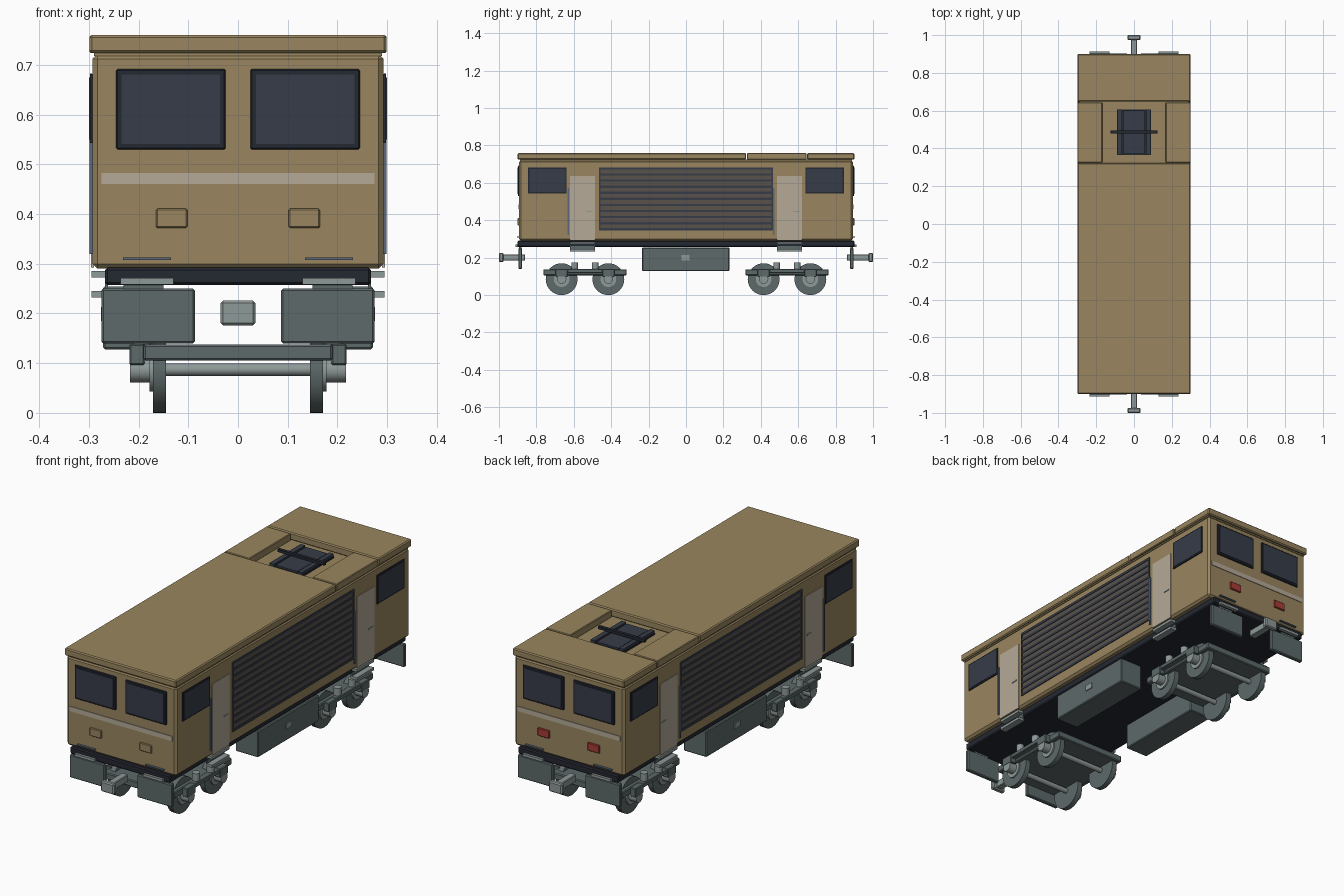
import bpy, bmesh
from mathutils import Matrix, Vector

cube = bpy.data.objects.get("Cube")
if cube:
    bpy.data.objects.remove(cube, do_unlink=True)


def material(name, rgb):
    m = bpy.data.materials.new(name)
    m.use_nodes = True
    m.diffuse_color = (*rgb, 1)
    m.node_tree.nodes["Principled BSDF"].inputs["Base Color"].default_value = (*rgb, 1)
    return m


TAN = material("tan paint", (0.32, 0.24, 0.115))
CREAM = material("pale cream", (0.46, 0.40, 0.31))
GLASS = material("navy glass", (0.037, 0.045, 0.065))
DARK = material("dark frame", (0.017, 0.021, 0.031))
SLAT = material("slat brown", (0.10, 0.085, 0.07))
IRON = material("grey green iron", (0.11, 0.142, 0.142))
STEEL = material("light steel", (0.27, 0.32, 0.31))
RAIL = material("blue grey rail", (0.10, 0.14, 0.20))
RED = material("red lamp", (0.40, 0.045, 0.035))


def finish(name, bm, mat, bevel=0.0):
    mesh = bpy.data.meshes.new(name)
    bm.normal_update()
    bm.to_mesh(mesh)
    bm.free()
    mesh.materials.append(mat)
    ob = bpy.data.objects.new(name, mesh)
    bpy.context.collection.objects.link(ob)
    if bevel:
        mod = ob.modifiers.new("soft edges", "BEVEL")
        mod.width = bevel
        mod.segments = 1
    return ob


def signs(axis, mirror):
    return (1, -1) if axis in mirror else (1,)


def box(name, mat, x, y, z, mirror="", bevel=0.0):
    """Box from axis ranges, repeated across the mirrored axes."""
    bm = bmesh.new()
    lo, hi = Vector((x[0], y[0], z[0])), Vector((x[1], y[1], z[1]))
    mid, size = (lo + hi) / 2, hi - lo
    for sx in signs("x", mirror):
        for sy in signs("y", mirror):
            at = Vector((mid.x * sx, mid.y * sy, mid.z))
            bmesh.ops.create_cube(bm, size=1, matrix=Matrix.Translation(at) @ Matrix.Diagonal((*size, 1)))
    return finish(name, bm, mat, bevel)


def cylinders(name, mat, centres, radius, length, axis="x", sides=32):
    bm = bmesh.new()
    turn = {"x": Matrix.Rotation(1.570796, 4, "Y"), "y": Matrix.Rotation(1.570796, 4, "X"),
            "z": Matrix.Identity(4)}[axis]
    for c in centres:
        bmesh.ops.create_cone(bm, cap_ends=True, segments=sides, radius1=radius, radius2=radius,
                              depth=length, matrix=Matrix.Translation(c) @ turn)
    ob = finish(name, bm, mat)
    bpy.ops.object.select_all(action="DESELECT")
    ob.select_set(True)
    bpy.context.view_layer.objects.active = ob
    bpy.ops.object.shade_smooth_by_angle()
    return ob


# Body shell and sole frame
box("body", TAN, (-.293, .293), (-.892, .892), (.29, .722), bevel=.01)
box("sole_frame", DARK, (-.268, .268), (-.9, .9), (.257, .292), bevel=.005)

# Roof in sections, with an open well near the back
box("roof_main", TAN, (-.299, .299), (-.9, .322), (.724, .76), bevel=.005)
box("roof_back", TAN, (-.299, .299), (.648, .9), (.724, .76), bevel=.005)
box("roof_well_side", TAN, (.168, .299), (.326, .644), (.724, .759), "x", .003)
box("roof_neck", TAN, (-.29, .29), (-.888, .888), (.718, .7245))

# Folded current collector in the well
box("collector_base", DARK, (-.09, .09), (.365, .605), (.722, .732))
box("collector_panel", GLASS, (-.058, .058), (.37, .6), (.732, .74))
box("collector_arm", GLASS, (.064, .088), (.365, .605), (.732, .744), "x")
box("collector_bar", DARK, (-.125, .125), (.48, .495), (.744, .757))

# End faces: windows, stripe, lamps, grab rails and steps
box("end_window_frame", DARK, (.025, .245), (.89, .899), (.53, .692), "xy", .003)
box("end_window_glass", GLASS, (.036, .234), (.897, .902), (.541, .681), "xy")
box("end_stripe", CREAM, (-.275, .275), (.89, .895), (.46, .483), "y")
box("front_lamp", TAN, (.102, .165), (-.9, -.89), (.372, .411), "x", .003)
box("back_lamp", RED, (.102, .165), (.89, .9), (.372, .411), "x", .003)
box("end_grab_rail", RAIL, (.135, .231), (.89, .903), (.308, .313), "xy")
box("end_step", STEEL, (.13, .236), (.895, .912), (.258, .271), "xy")

# Side windows and doors
box("side_window_frame", DARK, (.29, .298), (.638, .845), (.543, .682), "xy")
box("side_window_glass", GLASS, (.297, .2995), (.645, .838), (.55, .675), "xy")
box("door", CREAM, (.29, .296), (.486, .619), (.292, .636), "xy")
for y in (-.515, .59):
    box("door_handle", STEEL, (.294, .299), (y - .016, y + .016), (.444, .45), "x")
for y in (-.63, .468):
    box("door_grab_rail", RAIL, (.292, .299), (y - .004, y + .004), (.32, .572), "x")
box("door_upper_step", STEEL, (.255, .295), (.486, .619), (.272, .285), "xy")
box("door_lower_step", STEEL, (.262, .295), (.486, .619), (.232, .245), "xy")
box("door_step_hanger", IRON, (.262, .268), (.486, .619), (.235, .28), "xy")

# Long louvred grille on each side
box("grille_back", SLAT, (.29, .295), (-.465, .465), (.347, .682), "x")
bars = 11
for i in range(bars):
    z = .352 + i * .325 / (bars - 1)
    box("grille_bar", GLASS, (.294, .298), (-.465, .465), (z - .006, z + .006), "x")
box("grille_post", GLASS, (.294, .298), (.457, .465), (.347, .682), "xy")

# Guard plates and couplers at both ends
box("guard_plate", IRON, (.087, .275), (.876, .896), (.14, .25), "xy", .004)
box("guard_bracket", IRON, (.15, .23), (.879, .893), (.245, .26), "xy")
box("coupler_head", STEEL, (-.035, .035), (.975, 1), (.176, .226), "y", .005)
box("coupler_shaft", STEEL, (-.017, .017), (.86, .978), (.184, .218), "y", .003)

# Underfloor tanks
box("tank", IRON, (.15, .272), (-.235, .232), (.128, .254), "x", .004)
box("tank_badge", STEEL, (.27, .276), (-.023, .02), (.185, .213), "x")

# Two bogies with two wheelsets each
for centre in (-.54, .54):
    box("bogie_frame", IRON, (-.19, .19), (centre - .222, centre + .222), (.105, .138), bevel=.004)
    axles = (centre - .125, centre + .125)
    ends = [(s, y) for s in (-1, 1) for y in axles]
    cylinders("wheel", IRON, [(s * .158, y, .085) for s, y in ends], .085, .026, sides=40)
    cylinders("wheel_hub", STEEL, [(s * .172, y, .085) for s, y in ends], .042, .012)
    cylinders("axle_end", STEEL, [(s * .195, y, .086) for s, y in ends], .025, .044)
    cylinders("axle", STEEL, [(0, y, .087) for y in axles], .0125, .32, sides=16)
    cylinders("spring", STEEL, [(s * .193, centre + d, .152) for s in (-1, 1) for d in (-.055, .055)],
              .018, .046, "z", 16)
    for y in axles:
        box("axle_box", IRON, (.188, .218), (y - .032, y + .032), (.096, .139), "x", .003)
    box("spring_shelf", IRON, (.185, .215), (centre - .095, centre + .095), (.118, .139), "x", .003)
